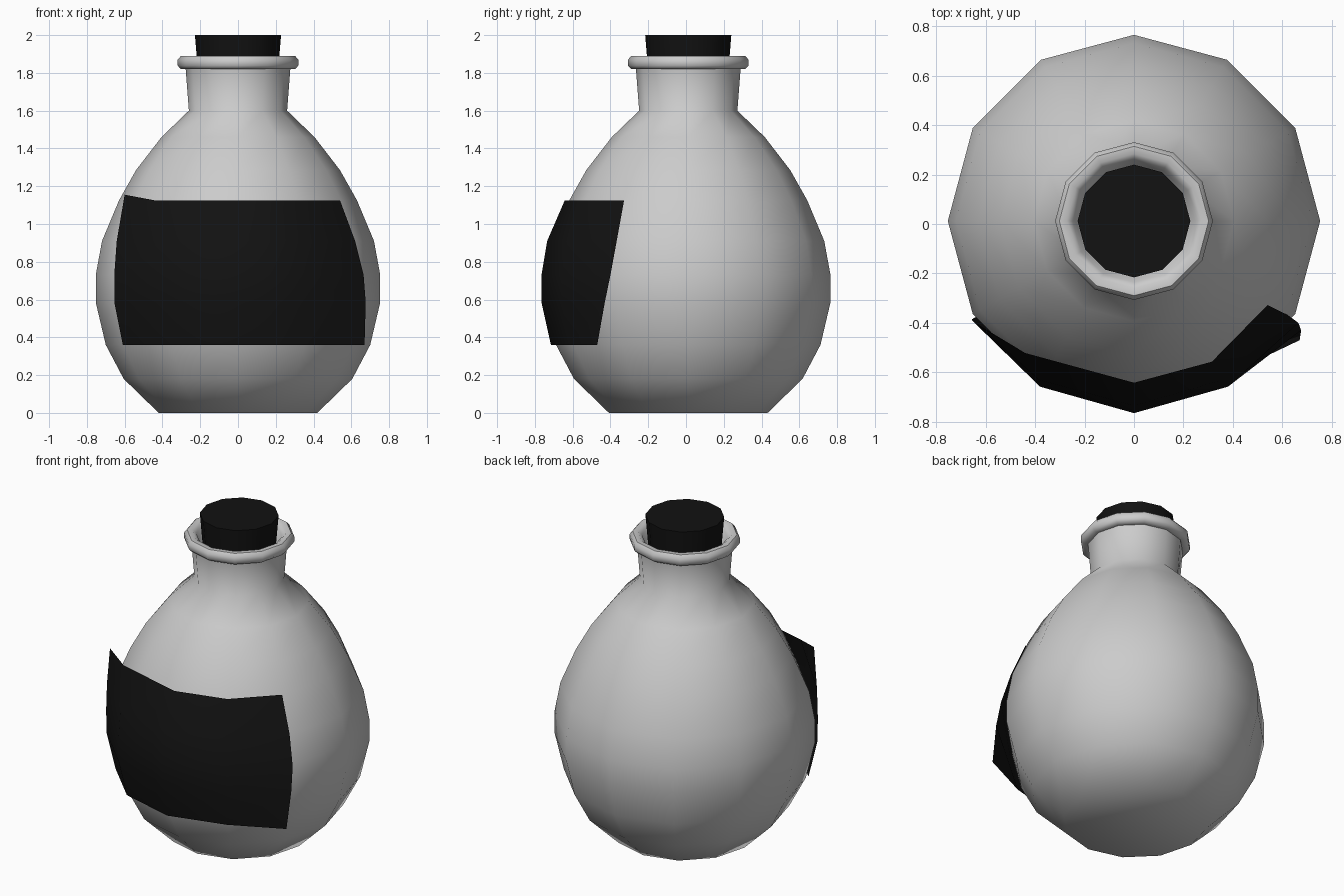
import bpy, math

if "Cube" in bpy.data.objects:
    bpy.data.objects.remove(bpy.data.objects["Cube"])

CY = 0.012   # axis of the bottle in y
SIDES = 12


def finish(name, verts, faces, angle, color=None):
    mesh = bpy.data.meshes.new(name)
    mesh.from_pydata(verts, [], faces)
    mesh.update()
    ob = bpy.data.objects.new(name, mesh)
    bpy.context.collection.objects.link(ob)
    bpy.ops.object.select_all(action='DESELECT')
    bpy.context.view_layer.objects.active = ob
    ob.select_set(True)
    bpy.ops.object.shade_smooth_by_angle(angle=math.radians(angle))
    if color:
        mat = bpy.data.materials.new(name + "_material")
        mat.diffuse_color = color
        mat.use_nodes = True
        mat.node_tree.nodes["Principled BSDF"].inputs["Base Color"].default_value = mat.diffuse_color
        mesh.materials.append(mat)
    return ob


def lathe(name, profile, angle, cap_end=False, color=None):
    """Revolve (radius, z) points, listed bottom to top, with a closed base."""
    verts, faces = [], []
    for r, z in profile:
        for i in range(SIDES):
            a = 2 * math.pi * i / SIDES
            verts.append((r * math.cos(a), CY + r * math.sin(a), z))
    for k in range(len(profile) - 1):
        for i in range(SIDES):
            j = (i + 1) % SIDES
            a, b = k * SIDES, (k + 1) * SIDES
            faces.append((a + i, a + j, b + j, b + i))
    faces.append(tuple(reversed(range(SIDES))))
    if cap_end:
        faces.append(tuple(range(len(verts) - SIDES, len(verts))))
    return finish(name, verts, faces, angle, color)


BLACK = (0.006, 0.006, 0.006, 1)

# Round flask with neck and rolled lip
lathe("bottle", [
    (0.42, 0), (0.605, 0.18), (0.70, 0.36), (0.753, 0.585), (0.753, 0.73),
    (0.72, 0.91), (0.63, 1.125), (0.54, 1.285), (0.405, 1.46), (0.26, 1.6),
    (0.277, 1.82), (0.302, 1.82), (0.319, 1.838), (0.319, 1.87), (0.302, 1.89),
    (0.272, 1.89), (0.248, 1.868), (0.235, 1.83), (0.21, 1.80)], 50)

# Stopper
lathe("cork", [(0.205, 1.72), (0.228, 2.0)], 40, True, BLACK)

# Paper label: rows of (z, front y, left column, left end, right column, right end)
rows = [
    (0.36, -0.715, (-0.35, -0.618), (-0.61, -0.36), (0.355, -0.62), (0.67, -0.47)),
    (0.585, -0.765, (-0.38, -0.658), (-0.655, -0.385), (0.38, -0.658), (0.676, -0.43)),
    (0.73, -0.765, (-0.38, -0.658), (-0.655, -0.39), (0.38, -0.658), (0.665, -0.40)),
    (0.91, -0.735, (-0.385, -0.63), (-0.642, -0.40), (0.36, -0.63), (0.62, -0.367)),
    (1.125, -0.642, (-0.44, -0.522), (-0.60, -0.43), (0.315, -0.557), (0.54, -0.328)),
]
verts, faces = [], []
for z, y, lc, le, rc, re in rows:
    for p in (le, lc, (0, y), rc, re):
        verts.append((*p, z))
verts[20] = (-0.60, -0.43, 1.155)   # lifted corner
for k in range(len(rows) - 1):
    for i in range(4):
        a = k * 5 + i
        faces.append((a, a + 1, a + 6, a + 5))
finish("label", verts, faces, 50, BLACK)
